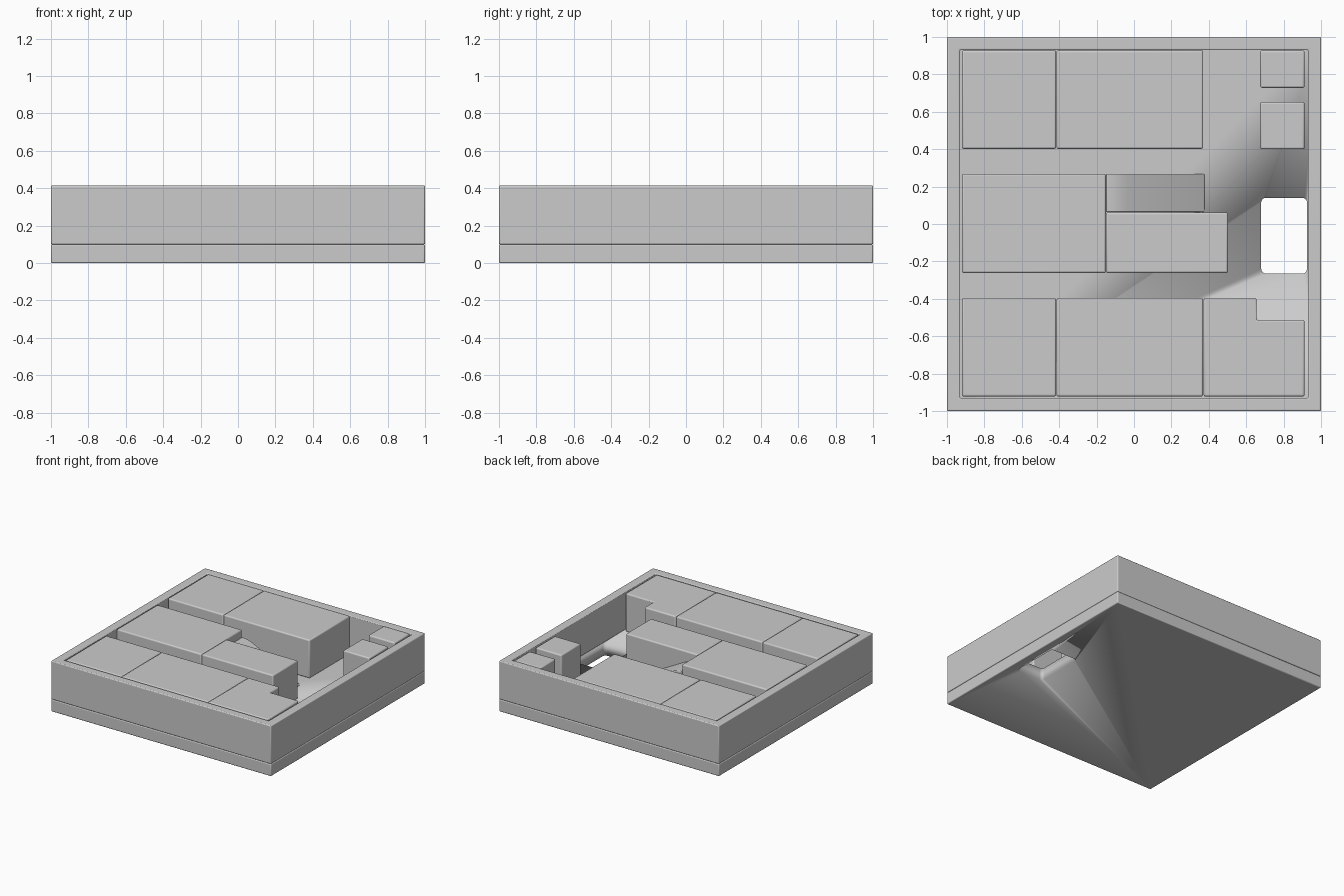
import bpy, bmesh, math

if "Cube" in bpy.data.objects:
    bpy.data.objects.remove(bpy.data.objects["Cube"])

TOP = 0.415      # rim and block height
FLOOR = 0.1      # top of the base plate


def finish(name, bm, bevel=0.01):
    bmesh.ops.recalc_face_normals(bm, faces=bm.faces)
    me = bpy.data.meshes.new(name)
    bm.to_mesh(me)
    bm.free()
    ob = bpy.data.objects.new(name, me)
    bpy.context.collection.objects.link(ob)
    if bevel:
        m = ob.modifiers.new("soft_edges", 'BEVEL')
        m.width = bevel
        m.segments = 3
        m.limit_method = 'ANGLE'
        m.angle_limit = math.radians(40)
    bpy.context.view_layer.objects.active = ob
    ob.select_set(True)
    bpy.ops.object.shade_smooth_by_angle(angle=math.radians(35))
    ob.select_set(False)
    return ob


def prism(name, outline, offset, bevel=0.01):
    """Extrude a closed 3D outline along an offset."""
    bm = bmesh.new()
    f = bm.faces.new([bm.verts.new(p) for p in outline])
    r = bmesh.ops.extrude_face_region(bm, geom=[f])
    verts = [g for g in r["geom"] if isinstance(g, bmesh.types.BMVert)]
    bmesh.ops.translate(bm, verts=verts, vec=offset)
    return finish(name, bm, bevel)


def block(name, x0, x1, y0, y1, z0=FLOOR, z1=TOP, bevel=0.01):
    pts = [(x0, y0, z0), (x1, y0, z0), (x1, y1, z0), (x0, y1, z0)]
    return prism(name, pts, (0, 0, z1 - z0), bevel)


# base plate with a rounded through opening
base = block("base_plate", -1, 1, -1, 1, 0, FLOOR, 0.007)
r, corners = 0.025, [(0.9, 0.115, 0), (0.705, 0.115, 90), (0.705, -0.24, 180), (0.9, -0.24, 270)]
hole = [(cx + r * math.cos(math.radians(a + s * 22.5)), cy + r * math.sin(math.radians(a + s * 22.5)), -0.1)
        for cx, cy, a in corners for s in range(5)]
cutter = prism("opening_cutter", hole, (0, 0, 0.4), 0)
cutter.hide_render = True
cutter.hide_set(True)
cut = base.modifiers.new("opening", 'BOOLEAN')
cut.object = cutter
cut.operation = 'DIFFERENCE'
cut.solver = 'EXACT'

# surrounding wall as a closed square ring
bm = bmesh.new()
rings = []
for w, z in [(1, FLOOR), (1, TOP), (0.93, TOP), (0.93, FLOOR)]:
    rings.append([bm.verts.new((sx * w, sy * w, z)) for sx, sy in [(-1, -1), (1, -1), (1, 1), (-1, 1)]])
for i in range(4):
    a, b = rings[i], rings[(i + 1) % 4]
    for j in range(4):
        k = (j + 1) % 4
        bm.faces.new((a[j], a[k], b[k], b[j]))
finish("outer_wall", bm, 0.007)

# rows of blocks
for row, y0, y1 in [("front", -0.922, -0.396), ("back", 0.402, 0.928)]:
    block(row + "_left_block", -0.92, -0.416, y0, y1)
    block(row + "_middle_block", -0.414, 0.37, y0, y1)
block("centre_left_block", -0.92, -0.151, -0.262, 0.268)
block("centre_right_block", -0.149, 0.502, -0.262, 0.062)
block("small_block_front", 0.675, 0.912, 0.4, 0.652)
block("small_block_back", 0.675, 0.912, 0.728, 0.928)

# stepped corner block
step = [(0.372, -0.922), (0.912, -0.922), (0.912, -0.515), (0.656, -0.515), (0.656, -0.396), (0.372, -0.396)]
prism("stepped_corner_block", [(x, y, FLOOR) for x, y in step], (0, 0, TOP - FLOOR))

# curved ramp running down to the floor
ramp = [(-0.149, FLOOR), (-0.149, 0.355), (-0.12, 0.353), (-0.09, 0.347), (-0.06, 0.337),
        (-0.03, 0.323), (0.365, 0.112), (0.38, FLOOR)]
prism("ramp", [(x, 0.064, z) for x, z in ramp], (0, 0.204, 0), 0.006)
